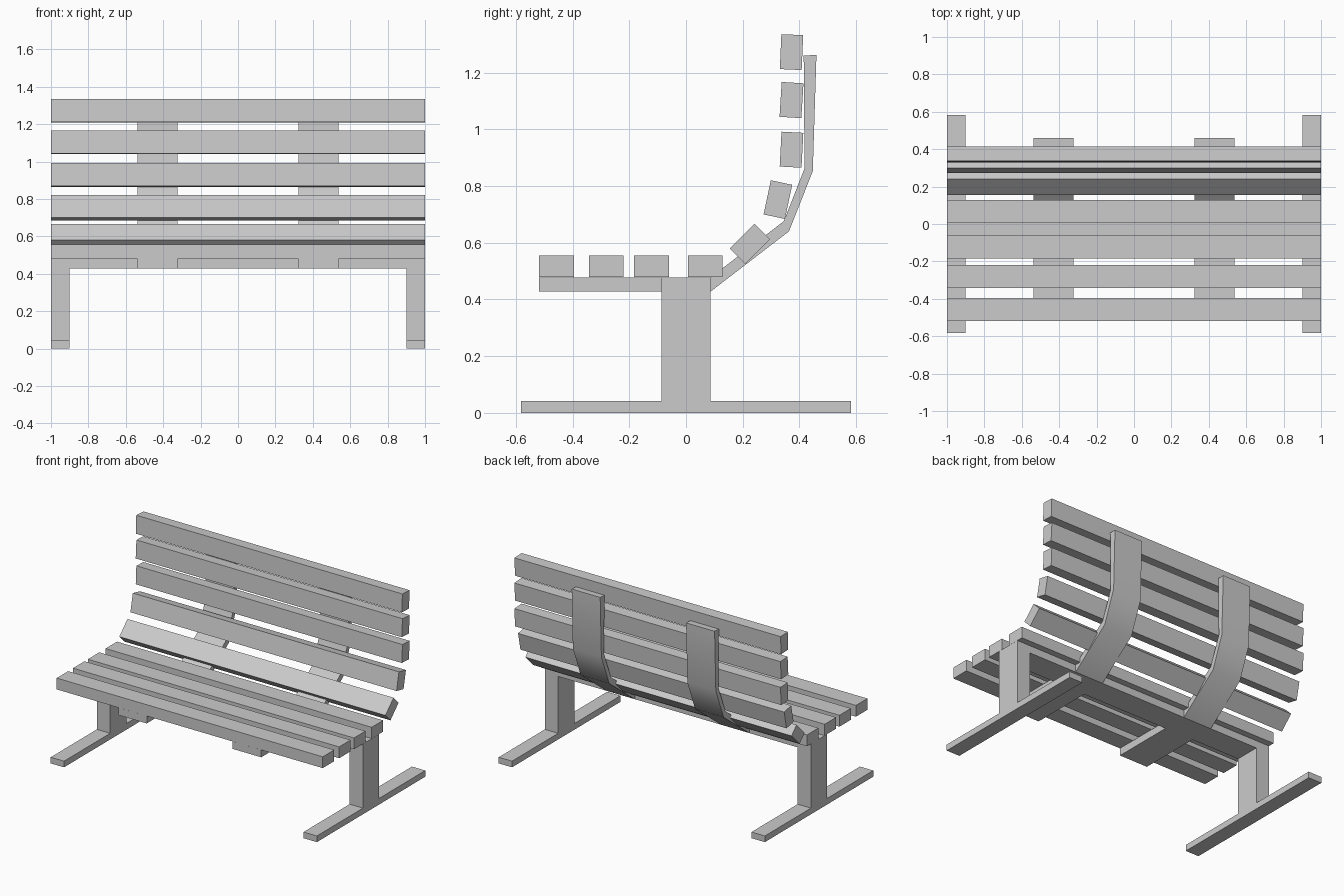
import bpy, bmesh
from math import radians
from mathutils import Matrix, Vector

if "Cube" in bpy.data.objects:
    bpy.data.objects.remove(bpy.data.objects["Cube"])


def finish(name, bm):
    bmesh.ops.recalc_face_normals(bm, faces=bm.faces)
    me = bpy.data.meshes.new(name)
    bm.to_mesh(me)
    bm.free()
    ob = bpy.data.objects.new(name, me)
    bpy.context.collection.objects.link(ob)
    return ob


def box(name, size, loc, tilt=0):
    bm = bmesh.new()
    bmesh.ops.create_cube(bm, size=1)
    m = (Matrix.Translation(loc) @ Matrix.Rotation(radians(tilt), 4, 'X')
         @ Matrix.Diagonal((*size, 1)))
    bmesh.ops.transform(bm, matrix=m, verts=bm.verts)
    return finish(name, bm)


def extrude(name, points, offset):
    bm = bmesh.new()
    face = bm.faces.new([bm.verts.new(p) for p in points])
    new = bmesh.ops.extrude_face_region(bm, geom=[face], use_keep_orig=True)
    verts = [v for v in new['geom'] if isinstance(v, bmesh.types.BMVert)]
    bmesh.ops.translate(bm, verts=verts, vec=Vector(offset))
    return finish(name, bm)


# Slats: one shared board section, laid flat for the seat and tilted for the back
W, T = 0.123, 0.077
for i, y in enumerate((-0.457, -0.281, -0.122, 0.068)):
    box(f"seat_slat_{i + 1}", (2, W, T), (0, y, 0.517))
back = [(0.225, 0.596, 45), (0.324, 0.752, 78), (0.372, 0.928, 87),
        (0.372, 1.103, 86.5), (0.372, 1.272, 87.5)]
for i, (y, z, tilt) in enumerate(back):
    box(f"back_slat_{i + 1}", (2, W, T), (0, y, z), tilt)

# Leg frame: two posts joined by a crossbar under the seat
frame = [(-1, 0), (-0.9, 0), (-0.9, 0.428), (0.9, 0.428),
         (0.9, 0), (1, 0), (1, 0.478), (-1, 0.478)]
extrude("leg_frame", [(x, -0.087, z) for x, z in frame], (0, 0.174, 0))

# Bent support straps and floor feet, one per side
strap = [(-0.518, 0.428), (0.087, 0.428), (0.363, 0.64), (0.447, 0.852),
         (0.46, 1.262), (0.415, 1.26), (0.418, 0.862), (0.345, 0.676),
         (0.087, 0.478), (-0.518, 0.478)]
for side, s in (("left", -1), ("right", 1)):
    ob = extrude(f"{side}_support_strap",
                 [(s * 0.323, y, z) for y, z in strap], (s * 0.214, 0, 0))
    bpy.ops.object.select_all(action='DESELECT')
    ob.select_set(True)
    bpy.context.view_layer.objects.active = ob
    bpy.ops.object.shade_smooth_by_angle(angle=radians(35))
    box(f"{side}_foot", (0.1, 1.164, 0.042), (s * 0.95, 0, 0.021))
